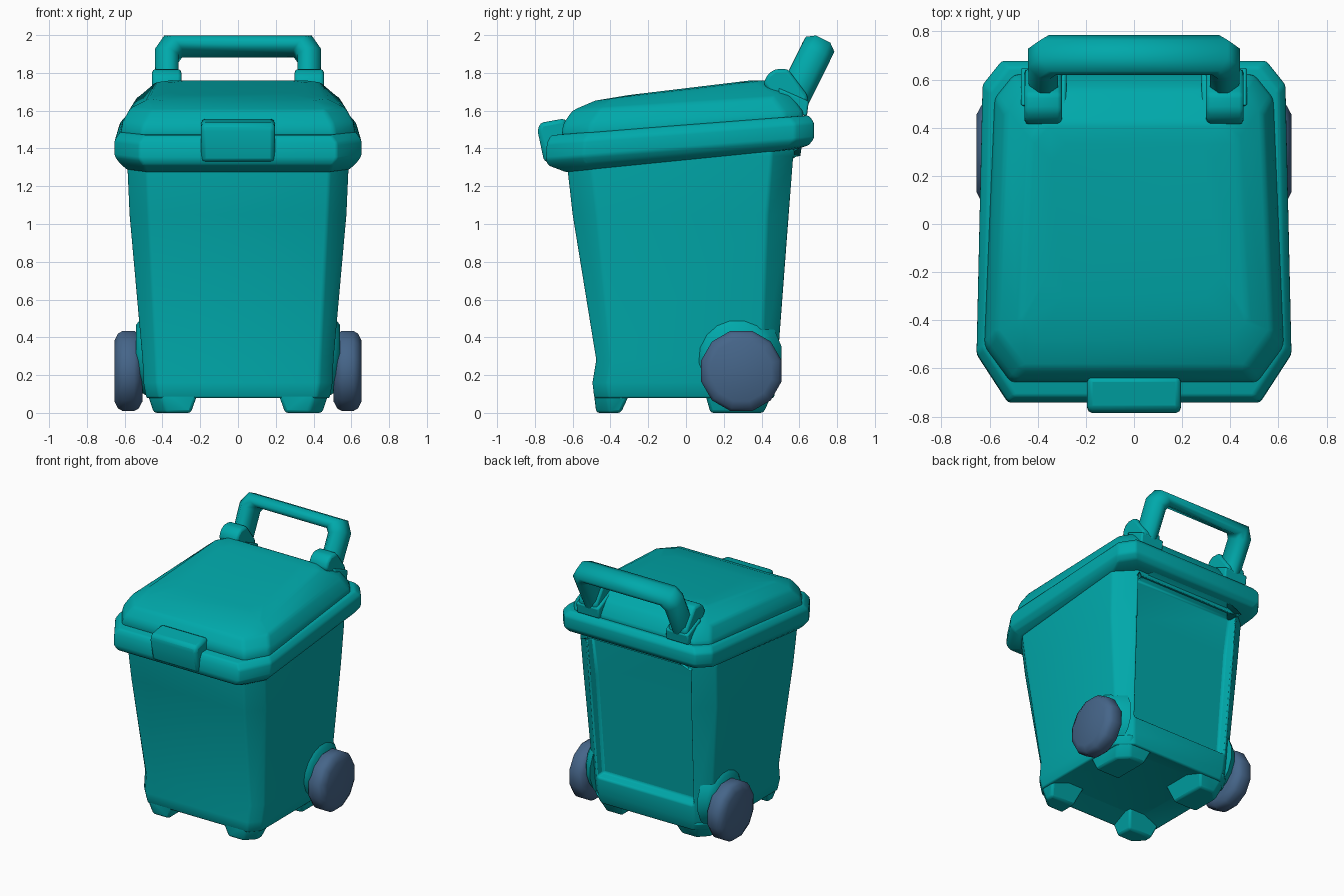
import bpy, bmesh, math
from mathutils import Vector

if "Cube" in bpy.data.objects:
    bpy.data.objects.remove(bpy.data.objects["Cube"])


def material(name, rgb):
    m = bpy.data.materials.new(name)
    m.diffuse_color = (*rgb, 1)
    m.use_nodes = True
    m.node_tree.nodes["Principled BSDF"].inputs["Base Color"].default_value = m.diffuse_color
    return m


TEAL = material("teal plastic", (0.0, 0.395, 0.405))
SLATE = material("slate rubber", (0.06, 0.13, 0.25))


def finish(name, bm, mat, bevel=0.0, angle=60):
    bmesh.ops.recalc_face_normals(bm, faces=bm.faces)
    me = bpy.data.meshes.new(name)
    bm.to_mesh(me)
    bm.free()
    ob = bpy.data.objects.new(name, me)
    bpy.context.collection.objects.link(ob)
    me.materials.append(mat)
    if bevel:
        b = ob.modifiers.new("soft_edges", "BEVEL")
        b.width, b.segments, b.limit_method = bevel, 2, "ANGLE"
        b.angle_limit = math.radians(25)
    bpy.ops.object.select_all(action="DESELECT")
    bpy.context.view_layer.objects.active = ob
    ob.select_set(True)
    bpy.ops.object.shade_smooth_by_angle(angle=math.radians(angle))
    return ob


def loft(rings):
    """Skin a list of equal-length closed rings and cap both ends."""
    bm = bmesh.new()
    rows = [[bm.verts.new(p) for p in r] for r in rings]
    for a, b in zip(rows, rows[1:]):
        for i in range(len(a)):
            j = (i + 1) % len(a)
            bm.faces.new((a[i], a[j], b[j], b[i]))
    bm.faces.new(rows[0])
    bm.faces.new(rows[-1])
    return bm


def ring(wf, wb, yf, yb, z, slope=0.0, cf=(0.08, 0.09), cb=(0.08, 0.09)):
    """Rectangle with cut corners, front/back half widths, tilted along y."""
    half = [(wf - cf[0], yf), (wf, yf + cf[1]), (wb, yb - cb[1]), (wb - cb[0], yb)]
    pts = half + [(-x, y) for x, y in reversed(half)]
    return [Vector((x, y, z + slope * y)) for x, y in pts]


def prism(name, profile, x0, x1, bevel):
    """Side profile (y, z) extruded along x."""
    return finish(name, loft([[(x, y, z) for y, z in profile] for x in (x0, x1)]), TEAL, bevel)


# Tapered bin body with a recessed panel in its back
LOW = ((0.07, 0.08), (0.10, 0.09))
TOP = ((0.10, 0.13), (0.14, 0.12))
bm = loft([ring(0.485, 0.485, -0.485, 0.465, 0.075, 0, *LOW),
           ring(0.50, 0.50, -0.495, 0.48, 0.16, 0, *LOW),
           ring(0.505, 0.505, -0.475, 0.492, 0.28, 0, *LOW),
           ring(0.574, 0.567, -0.60, 0.55, 1.05, 0, *TOP),
           ring(0.588, 0.578, -0.635, 0.574, 1.36, 0, *TOP),
           ring(0.588, 0.578, -0.635, 0.574, 1.40, 0, *TOP)])
bmesh.ops.recalc_face_normals(bm, faces=bm.faces)
panel = [f for f in bm.faces if f.normal.y > 0.9 and 0.28 < f.calc_center_median().z < 1.36]
bmesh.ops.inset_region(bm, faces=panel, thickness=0.025, depth=-0.06)
# gently hollow underside
under = [f for f in bm.faces if f.normal.z < -0.9]
bmesh.ops.inset_region(bm, faces=under, thickness=0.16, depth=-0.045)
finish("bin_body", bm, TEAL, 0.02)

# Corner feet, wider at the top
for side, s in (("right", 1), ("left", -1)):
    for end, low, high in (("front", (-0.475, -0.345), (-0.492, -0.28)),
                           ("back", (0.13, 0.41), (0.09, 0.475))):
        rings = []
        for (y0, y1), x0, x1, z in ((low, 0.25, 0.445, 0.0), (high, 0.20, 0.492, 0.14)):
            c = 0.07
            corner = ([(x0, y0), (x1 - c, y0), (x1, y0 + c), (x1, y1), (x0, y1)] if end == "front"
                      else [(x0, y0), (x1, y0), (x1, y1 - c), (x1 - c, y1), (x0, y1)])
            rings.append([(s * x, y, z) for x, y in corner])
        finish(f"{end}_foot_{side}", loft(rings), TEAL, 0.015)


def disc(name, sections, sides, cy, cz, mat, s, angle=50):
    """Turned part around the x axis from (x, radius) sections."""
    rings = []
    for x, r in sections:
        rings.append([(s * x, cy + r * math.cos(a), cz + r * math.sin(a))
                      for a in (2 * math.pi * (i + 0.5) / sides for i in range(sides))])
    return finish(name, loft(rings), mat, 0, angle)


# Wheels and the housings they sit against
for side, s in (("right", 1), ("left", -1)):
    disc(f"wheel_{side}", [(0.505, 0.165), (0.525, 0.205), (0.55, 0.22), (0.61, 0.22),
                           (0.635, 0.205), (0.655, 0.165)], 12, 0.293, 0.222, SLATE, s)
    disc(f"wheel_housing_{side}", [(0.45, 0.24), (0.505, 0.205), (0.54, 0.165)],
         16, 0.27, 0.305, TEAL, s, 80)

# Lid rim
F, B, T = (0.13, 0.20), (0.08, 0.10), 0.077
finish("lid_rim", loft([
    ring(0.588, 0.578, -0.635, 0.585, 1.338, 0.10, (0.10, 0.13), (0.14, 0.12)),
    ring(0.63, 0.605, -0.73, 0.65, 1.367, T, F, B),
    ring(0.654, 0.629, -0.743, 0.678, 1.40, T, F, B),
    ring(0.654, 0.629, -0.736, 0.678, 1.485, T, F, B),
    ring(0.625, 0.60, -0.715, 0.65, 1.525, T, F, B)]), TEAL, 0.012, 80)

# Domed lid top, sloping up to the back
C = (0.11, 0.15)
finish("lid_dome", loft([
    ring(0.625, 0.585, -0.66, 0.625, 1.51, T, C, B),
    ring(0.612, 0.57, -0.65, 0.617, 1.566, 0.055, C, B),
    ring(0.572, 0.535, -0.60, 0.56, 1.643, 0.069, C, B),
    ring(0.47, 0.43, -0.48, 0.42, 1.711, 0.120, (0.07, 0.09), (0.06, 0.07)),
    ring(0.36, 0.34, -0.30, 0.33, 1.719, 0.120, (0.07, 0.09), (0.06, 0.07))]), TEAL, 0.02, 80)

# Front latch
prism("latch", [(-0.785, 1.49), (-0.775, 1.535), (-0.635, 1.56), (-0.635, 1.35), (-0.75, 1.325)],
      -0.195, 0.195, 0.022)

# Handle brackets with a raised collar
for side, s in (("right", 1), ("left", -1)):
    prism(f"handle_bracket_{side}",
          [(0.41, 1.74), (0.43, 1.79), (0.47, 1.82), (0.54, 1.82), (0.645, 1.68),
           (0.64, 1.61), (0.60, 1.57), (0.50, 1.62)], s * 0.30, s * 0.455, 0.018)
    prism(f"hinge_plate_{side}", [(0.49, 1.72), (0.65, 1.65), (0.64, 1.57), (0.50, 1.60)],
          s * 0.28, s * 0.47, 0.01)

# Handle: one leaning loop with cut corners
base, along, out = Vector((0, 0.565, 1.66)), Vector((0, 0.44, 0.89)), Vector((0, 0.89, -0.44))
cuts = [(0.315, 0.0, 0.435, 0.0), (0.315, 0.245, 0.44, 0.28), (0.295, 0.275, 0.39, 0.36)]
cuts += [(-a, b, -c, d) for a, b, c, d in reversed(cuts)]
section = [(0, -0.05), (0.3, -0.087), (0.65, -0.085), (1, -0.04),
           (1, 0.045), (0.6, 0.087), (0.3, 0.087), (0, 0.05)]
rings = []
for xi, si, xo, so in cuts:
    rings.append([base + Vector((xi + (xo - xi) * t, 0, 0)) + along * (si + (so - si) * t) + out * n
                  for t, n in section])
finish("handle", loft(rings), TEAL, 0)
